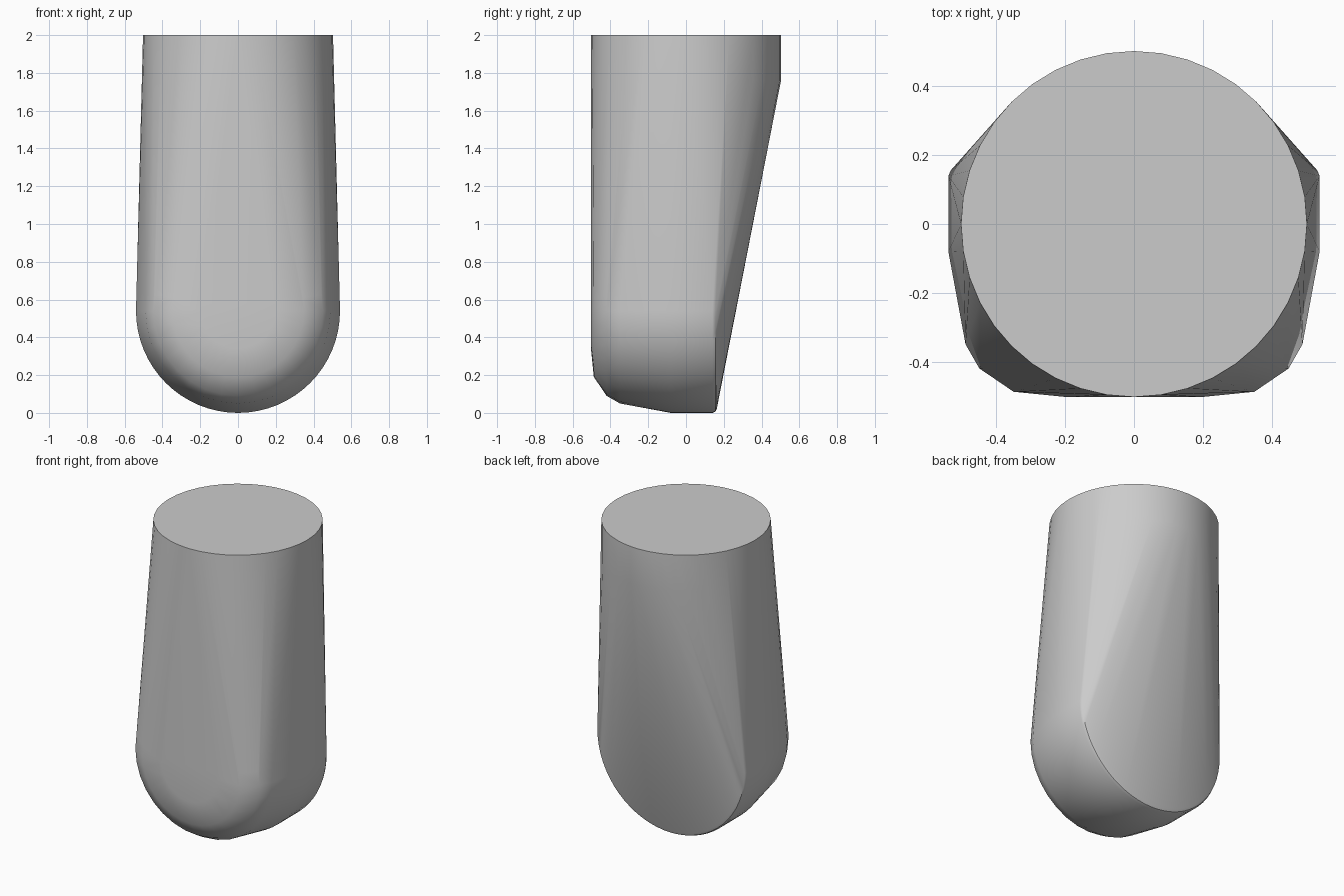
import bpy, bmesh, math
from mathutils import Vector

cube = bpy.data.objects.get("Cube")
if cube:
    bpy.data.objects.remove(cube, do_unlink=True)

# Plain grey material
grey = bpy.data.materials.new("plain grey")
grey.use_nodes = True
colour = (0.6, 0.6, 0.6, 1)
grey.diffuse_color = colour
grey.node_tree.nodes["Principled BSDF"].inputs["Base Color"].default_value = colour


def ring(bm, centre, radius, axis, count):
    """Add a circle of vertices around the y or z axis."""
    for i in range(count):
        a = math.tau * i / count
        u, v = radius * math.cos(a), radius * math.sin(a)
        offset = Vector((u, 0, v)) if axis == "y" else Vector((u, v, 0))
        bm.verts.new(Vector(centre) + offset)


bm = bmesh.new()

# Round upper collar
for z in (1.76, 2.0):
    ring(bm, (0, 0, z), 0.503, "z", 40)

# Rounded lower disc, facing front to back: (y, radius, sides)
DISC = [(0.163, 0.518, 64), (0.156, 0.533, 64), (0.14, 0.54, 64), (-0.08, 0.54, 64),
        (-0.35, 0.49, 32), (-0.42, 0.45, 32), (-0.488, 0.35, 32), (-0.503, 0.2, 32)]
for y, radius, sides in DISC:
    ring(bm, (0, y, 0.54), radius, "y", sides)

# Stretch one skin over the collar and the disc
hull = bmesh.ops.convex_hull(bm, input=bm.verts[:])
inside = {g for g in hull["geom_interior"] + hull["geom_unused"] if isinstance(g, bmesh.types.BMVert)}
bmesh.ops.delete(bm, geom=list(inside), context="VERTS")
bmesh.ops.dissolve_limit(bm, angle_limit=math.radians(0.5), verts=bm.verts[:], edges=bm.edges[:])
bmesh.ops.recalc_face_normals(bm, faces=bm.faces[:])

mesh = bpy.data.meshes.new("tapered_body")
bm.to_mesh(mesh)
bm.free()
mesh.materials.append(grey)
body = bpy.data.objects.new("tapered_body", mesh)
bpy.context.collection.objects.link(body)

# Smooth sides with a crisp top edge
bpy.ops.object.select_all(action="DESELECT")
body.select_set(True)
bpy.context.view_layer.objects.active = body
bpy.ops.object.shade_smooth_by_angle(angle=math.radians(40))
